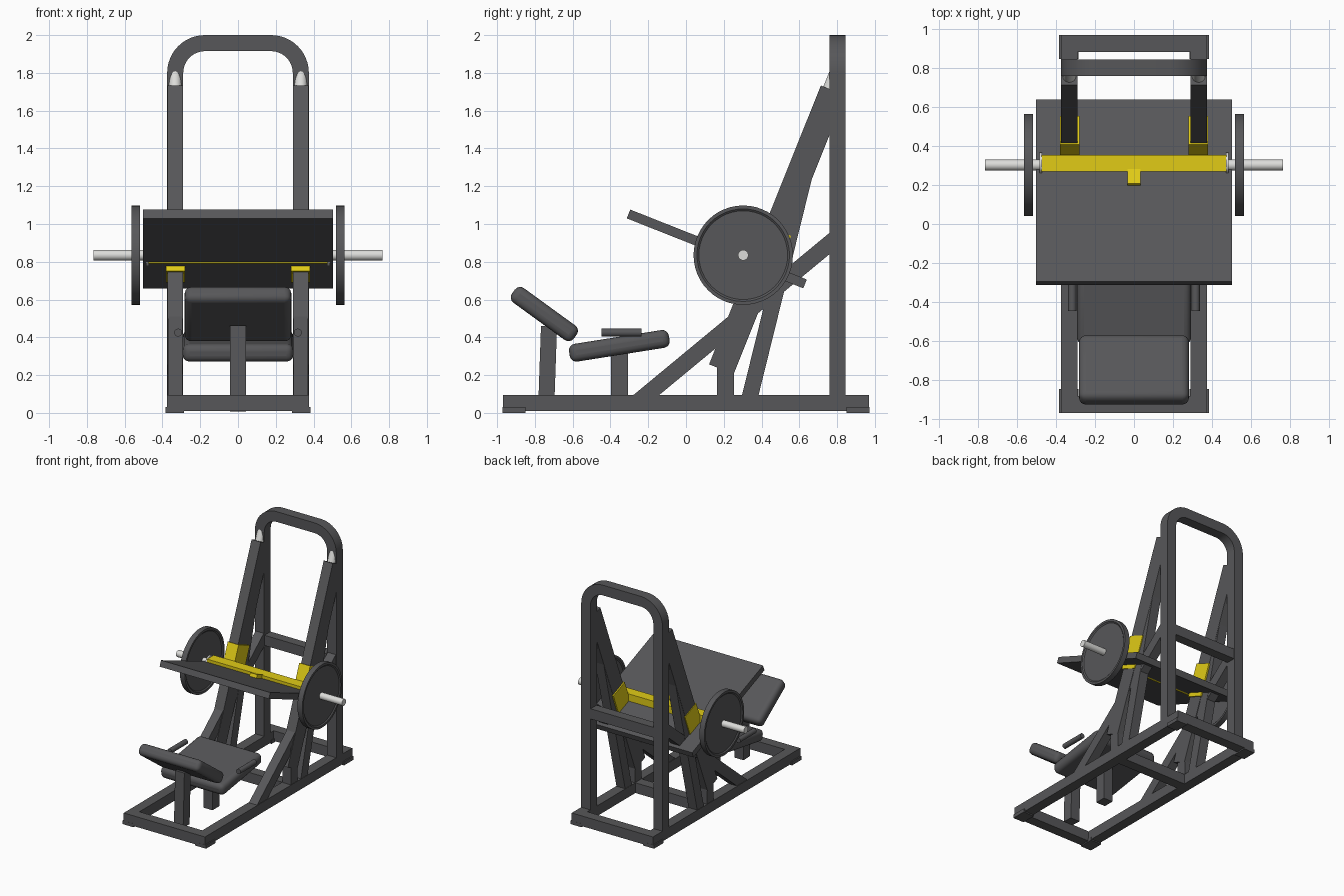
import bpy, bmesh, math
from mathutils import Matrix, Vector

if "Cube" in bpy.data.objects:
    bpy.data.objects.remove(bpy.data.objects["Cube"])


def material(name, rgb):
    m = bpy.data.materials.new(name)
    m.diffuse_color = (*rgb, 1)
    m.use_nodes = True
    m.node_tree.nodes["Principled BSDF"].inputs["Base Color"].default_value = m.diffuse_color
    return m


DARK = material("charcoal", (0.095, 0.095, 0.10))
YELLOW = material("yellow", (0.75, 0.60, 0.008))
STEEL = material("light_steel", (0.72, 0.72, 0.70))


def finish(name, bm, mat, smooth=False, bevel=0, segments=4):
    bmesh.ops.recalc_face_normals(bm, faces=bm.faces)
    me = bpy.data.meshes.new(name)
    bm.to_mesh(me)
    bm.free()
    me.materials.append(mat)
    ob = bpy.data.objects.new(name, me)
    bpy.context.collection.objects.link(ob)
    if bevel:
        mod = ob.modifiers.new("rounding", 'BEVEL')
        mod.width, mod.segments = bevel, segments
    if smooth:
        bpy.ops.object.select_all(action='DESELECT')
        ob.select_set(True)
        bpy.context.view_layer.objects.active = ob
        bpy.ops.object.shade_smooth_by_angle(angle=math.radians(35))
    return ob


def box(name, mat, center, size, tilt=0, bevel=0):
    """Box tilted about the x axis (radians)."""
    bm = bmesh.new()
    bmesh.ops.create_cube(bm, size=1)
    bm.transform(Matrix.Translation(center) @ Matrix.Rotation(tilt, 4, 'X')
                 @ Matrix.Diagonal((*size, 1)))
    return finish(name, bm, mat, bool(bevel), bevel)


def beam(name, mat, x, start, end, width, depth):
    """Rectangular tube between two (y, z) points."""
    a, b = Vector(start), Vector(end)
    mid, d = (a + b) / 2, b - a
    return box(name, mat, (x, mid.x, mid.y), (width, d.length, depth), math.atan2(d.y, d.x))


def rod(name, mat, start, end, radius, sides=24):
    a, b = Vector(start), Vector(end)
    bm = bmesh.new()
    bmesh.ops.create_cone(bm, cap_ends=True, segments=sides, radius1=radius,
                          radius2=radius, depth=(b - a).length)
    rot = (b - a).to_track_quat('Z', 'Y').to_matrix().to_4x4()
    bm.transform(Matrix.Translation((a + b) / 2) @ rot)
    return finish(name, bm, mat, True)


T = 0.085                      # tube size
RX = 0.3325                    # side frame position
ALONG = Vector((0.372, 0.928))  # slope of the guide rails (y, z)
SLOPE = math.atan2(ALONG.y, ALONG.x)

# Base frame
for s, side in ((-1, "left"), (1, "right")):
    box(f"base_rail_{side}", DARK, (s * RX, 0, 0.0525), (T, 1.94, T))
    for y, end in ((-0.91, "front"), (0.91, "rear")):
        box(f"foot_{end}_{side}", DARK, (s * 0.335, y, 0.015), (0.10, 0.122, 0.03))
for y, end in ((-0.9275, "front"), (0.21, "middle"), (0.9275, "rear")):
    box(f"base_crossbar_{end}", DARK, (0, y, 0.0525), (0.60, T, T))

# Rear arch: square tube swept along an upside-down U
path = [((0.375, 0.05), (1, 0))]
for k in range(13):
    a = math.pi / 2 * k / 12
    path.append(((0.175 + 0.2 * math.cos(a), 1.8 + 0.2 * math.sin(a)),
                 (math.cos(a), math.sin(a))))
path += [((-p[0], p[1]), (-n[0], n[1])) for p, n in reversed(path)]
bm = bmesh.new()
rings = []
for (px, pz), (nx, nz) in path:
    rings.append([bm.verts.new((px - nx * t, y, pz - nz * t))
                  for t, y in ((0, 0.76), (0, 0.845), (T, 0.845), (T, 0.76))])
for r, q in zip(rings, rings[1:]):
    for i in range(4):
        bm.faces.new((r[i], r[(i + 1) % 4], q[(i + 1) % 4], q[i]))
bm.faces.new(rings[0])
bm.faces.new(rings[-1])
finish("rear_arch", bm, DARK, smooth=True)
box("arch_crossbar", DARK, (0, 0.8025, 0.895), (0.60, 0.08, T))

# Side frames: guide rails, struts, braces, carriages
for s, side in ((-1, "left"), (1, "right")):
    x = s * RX
    beam(f"guide_rail_{side}", DARK, x, (0.187, 0.231), (0.779, 1.707), 0.084, 0.14)
    beam(f"rear_strut_{side}", DARK, x, (0.327, 0.04), (0.65, 1.35), 0.080, T)
    beam(f"diagonal_brace_{side}", DARK, x, (-0.258, 0.055), (0.80, 0.93), 0.076, 0.087)
    box(f"short_post_{side}", DARK, (x, 0.21, 0.22), (0.078, 0.09, 0.36))
    top = Vector((0.759, 1.715))
    lo, hi = top - ALONG * 0.3, top + ALONG * 0.1
    rod(f"guide_rod_{side}", STEEL, (x, *lo), (x, *hi), 0.034)
    # Sliding carriage wrapped round the rail
    c = Vector((0.187, 0.231)) + ALONG * 0.66
    box(f"carriage_{side}", YELLOW, (s * 0.33, c.x, c.y), (0.10, 0.265, 0.16), SLOPE)

# Foot platform and its cross beam
box("foot_platform", DARK, (0, 0.163, 0.868), (1.008, 1.005, 0.05), -math.radians(21.6))
box("cross_beam", YELLOW, (0, 0.312, 0.835), (0.95, 0.087, 0.087))
box("beam_tab", YELLOW, (0, 0.24, 0.868), (0.066, 0.09, 0.05), -math.radians(21.6))

# Weight discs with a shallow dished face, axles and collars
for s, side in ((-1, "left"), (1, "right")):
    bm = bmesh.new()
    profile = [(0, 0.528), (0.235, 0.528), (0.245, 0.52), (0.263, 0.52),
               (0.263, 0.565), (0.245, 0.565), (0.235, 0.557), (0, 0.557)]
    verts = [bm.verts.new((s * px, 0.303, 0.835 + r)) for r, px in profile]
    edges = [bm.edges.new(p) for p in zip(verts, verts[1:])]
    bmesh.ops.spin(bm, geom=verts + edges, cent=(0, 0.303, 0.835), axis=(1, 0, 0),
                   angle=math.tau, steps=48)
    bmesh.ops.remove_doubles(bm, verts=bm.verts, dist=0.0005)
    finish(f"weight_disc_{side}", bm, DARK, smooth=True)
    rod(f"axle_{side}", STEEL, (s * 0.46, 0.303, 0.835), (s * 0.765, 0.303, 0.835), 0.028, 16)
    rod(f"axle_collar_{side}", STEEL, (s * 0.472, 0.312, 0.835),
        (s * 0.486, 0.312, 0.835), 0.055)

# Seat, backrest, their posts and the hand grips
box("backrest_post", DARK, (0, -0.733, 0.235), (T, T, 0.45), -math.radians(2))
box("seat_post", DARK, (0, -0.352, 0.17), (T, 0.09, 0.32))
box("backrest_pad", DARK, (0, -0.75, 0.523), (0.565, 0.405, 0.095),
    -math.radians(36), 0.035)
box("seat_pad", DARK, (0, -0.353, 0.355), (0.585, 0.535, 0.095), math.radians(9), 0.035)
for s, side in ((-1, "left"), (1, "right")):
    rod(f"hand_grip_{side}", DARK, (s * 0.317, -0.447, 0.425),
        (s * 0.317, -0.235, 0.425), 0.021)
